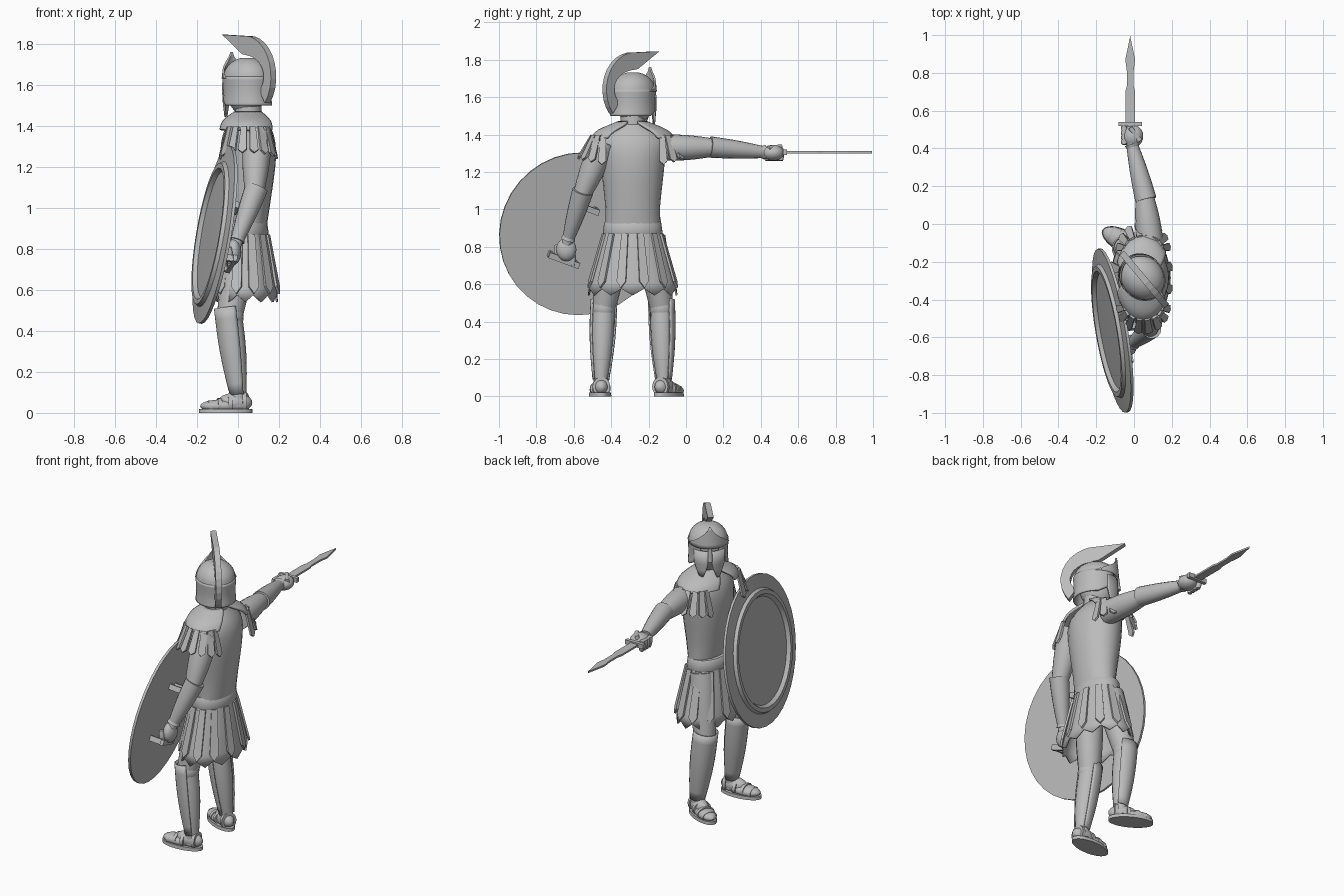
import bpy, bmesh
from math import sin, cos, radians, pi, sqrt
from mathutils import Matrix, Vector

cube = bpy.data.objects.get("Cube")
if cube:
    bpy.data.objects.remove(cube, do_unlink=True)

SHADE = (0.5, 0.5, 0.5, 1)
grey = bpy.data.materials.new("stone_grey")
grey.use_nodes = True
grey.diffuse_color = SHADE
grey.node_tree.nodes["Principled BSDF"].inputs["Base Color"].default_value = SHADE


def finish(name, bm, matrix=None, thick=0, rounded=True):
    """Turn a bmesh into a grey object, optionally thickened and smoothed."""
    if matrix:
        bm.transform(matrix)
    bmesh.ops.recalc_face_normals(bm, faces=bm.faces)
    mesh = bpy.data.meshes.new(name)
    bm.to_mesh(mesh)
    bm.free()
    mesh.materials.append(grey)
    part = bpy.data.objects.new(name, mesh)
    bpy.context.collection.objects.link(part)
    if thick:
        solid = part.modifiers.new("thickness", "SOLIDIFY")
        solid.thickness = thick
        solid.offset = 0
    if rounded:
        bpy.ops.object.select_all(action="DESELECT")
        part.select_set(True)
        bpy.context.view_layer.objects.active = part
        bpy.ops.object.shade_smooth_by_angle(angle=radians(40))


def skin(name, rings, closed, matrix=None, thick=0):
    """Join rings of points with quads; solid closed rings also get end caps."""
    bm = bmesh.new()
    rows = [[bm.verts.new(p) for p in ring] for ring in rings]
    for low, high in zip(rows, rows[1:]):
        for i in range(len(low) if closed else len(low) - 1):
            j = (i + 1) % len(low)
            bm.faces.new((low[i], low[j], high[j], high[i]))
    if closed and not thick:
        bm.faces.new(rows[0])
        bm.faces.new(rows[-1])
    finish(name, bm, matrix, thick)


def angles(spread, toward, sides):
    return [radians(toward - spread + 2 * spread * i / sides) for i in range(sides + (spread < 180))]


def smooth(keys, steps=4):
    """Pass a smooth curve through the keys."""
    keys = [Vector(k) for k in keys]
    padded = [keys[0]] + keys + [keys[-1]]
    path = []
    for a, b, c, d in zip(padded, padded[1:], padded[2:], padded[3:]):
        for s in range(steps):
            t = s / steps
            path.append(b + (c - a) * t / 2 + (a - b * 2.5 + c * 2 - d / 2) * t ** 2 + ((b - c) * 3 + d - a) * t ** 3 / 2)
    return path + [keys[-1]]


def shell(name, keys, matrix=None, toward=0, thick=0, zigzag=0, sides=24):
    """Stack of level ellipses (z, half depth, half width[, half angle])."""
    rings = []
    for z, depth, width, *opening in keys:
        rings.append([Vector((depth * cos(t), width * sin(t), z))
                      for t in angles(opening[0] if opening else 180, toward, sides)])
    for point in rings[-1][::2]:
        point.z -= zigzag
    skin(name, rings, len(keys[0]) == 3, matrix, thick)


def limb(name, start, end, r_start, r_end, bulge=0, flat=1, facing=(-1, 0, 0), spread=180, matrix=None, thick=0):
    """Tapered, swelling tube; a smaller spread leaves an open gutter."""
    start, end, facing = Vector(start), Vector(end), Vector(facing)
    along = (end - start).normalized()
    u = (facing - along * facing.dot(along)).normalized()
    v = along.cross(u) * flat
    rings = []
    for i in range(9):
        t = i / 8
        r = r_start + (r_end - r_start) * t + bulge * sin(pi * t)
        rings.append([start.lerp(end, t) + (u * cos(k) + v * sin(k)) * r for k in angles(spread, 0, 16)])
    skin(name, rings, spread == 180, matrix, thick)


def ball(name, centre, size, matrix=None):
    bm = bmesh.new()
    bmesh.ops.create_uvsphere(bm, u_segments=20, v_segments=12, radius=1,
                              matrix=Matrix.Translation(centre) @ Matrix.Diagonal((*size, 1)))
    finish(name, bm, matrix)


def box(name, size, matrix):
    bm = bmesh.new()
    bmesh.ops.create_cube(bm, size=1, matrix=Matrix.Diagonal((*size, 1)))
    finish(name, bm, matrix, rounded=False)


def plate(name, outline, thick, matrix):
    bm = bmesh.new()
    bm.faces.new([bm.verts.new((x, y, 0)) for x, y in outline])
    finish(name, bm, matrix, thick, rounded=False)


def strip(name, top, bottom, width, out):
    """Pointed leather strip hanging from top to bottom."""
    along = bottom - top
    length = along.length
    along.normalize()
    side = along.cross(out).normalized()
    frame = Matrix((side, along, side.cross(along))).transposed().to_4x4()
    w, tip = width / 2, length * .88
    plate(name, [(-w * .7, 0), (w * .7, 0), (w, tip), (0, length), (-w, tip)], .012, Matrix.Translation(top) @ frame)


def place(x, y, z, turn=0):
    return Matrix.Translation((x, y, z)) @ Matrix.Rotation(radians(turn), 4, "Z")


# Cuirass, neck, belt and open jagged skirt
BODY = Vector((.05, -.285, 0))
trunk, hips = place(*BODY), place(.035, BODY.y, 0)
shell("cuirass", smooth([(.88, .085, .145), (1.02, .107, .147), (1.24, .135, .17), (1.37, .12, .175), (1.46, .06, .07)]), trunk)
limb("neck", BODY + Vector((0, 0, 1.4)), BODY + Vector((0, 0, 1.6)), .068, .06)
shell("belt", [(.865, .11, .156), (.875, .115, .16), (.925, .108, .153), (.935, .1, .147)], hips)
shell("skirt", smooth([(.9, .1, .145), (.75, .13, .185), (.575, .155, .235)]), hips, thick=.01, zigzag=.035)
for i in range(12):
    t = 2 * pi * (i + .5) / 12
    out = Vector((cos(t), sin(t), .2))
    strip("skirt_strip", hips @ Vector((.115 * out.x, .16 * out.y, .87)),
          hips @ Vector((.17 * out.x, .245 * out.y, .58)), .05, out)

# Shoulder plates with fans of hanging strips
for side, sign in (("right", 1), ("left", -1)):
    shell(side + "_shoulder_plate", smooth([(1.38, .145, .22, 60), (1.42, .125, .18, 66), (1.465, .065, .075, 78)]),
          trunk, toward=sign * 98, thick=.014)
    for i in range(8):
        t = radians(-84 + 24 * i)
        out = Vector((sin(t), sign * cos(t), .4))
        root = BODY + Vector((0, sign * .15, 0))
        strip(side + "_shoulder_strip", root + Vector((.1 * out.x, .07 * out.y, 1.395)),
              root + Vector((.14 * out.x, .145 * out.y, 1.235 + .035 * cos(t))), .042, out)

# Legs, greaves and sandals
for side, turn, hip, knee, ankle in (("left", 94, -.37, -.44, -.455), ("right", 62, -.19, -.13, -.12)):
    hip, knee, ankle = Vector((.02, hip, .85)), Vector((-.04, knee, .47)), Vector((.005, ankle, .09))
    front = (-sin(radians(turn)), cos(radians(turn)), 0)
    limb(side + "_thigh", hip, knee, .08, .062, bulge=.006)
    limb(side + "_calf", knee, ankle, .061, .036, bulge=.01)
    limb(side + "_greave", knee.lerp(ankle, -.12), ankle, .068, .041, bulge=.01, facing=front, spread=115, thick=.008)
    ball(side + "_knee_guard", knee, (.068, .065, .07))
    sandal = place(0, ankle.y, 0, turn)
    limb(side + "_ankle", (0, 0, .14), (0, 0, .03), .037, .042, matrix=sandal)
    shell(side + "_sole", [(0, .06, .13), (.02, .058, .13)], sandal @ place(0, .06, 0))
    ball(side + "_toes", (0, .085, .033), (.052, .1, .032), sandal)
    ball(side + "_instep", (0, .015, .05), (.044, .085, .048), sandal)
    for y in (-.03, .04, .09, .135):
        wide = .056 * sqrt(1 - ((y - .05) / .15) ** 2)
        tall = .048 - .13 * y
        limb(side + "_strap", (0, y - .01, tall), (0, y + .01, tall), wide, wide, flat=tall / wide, matrix=sandal)

# Arms: one bent down behind the shield, one stretched out
for side, shoulder, elbow, wrist in (("left", (.095, -.44, 1.36), (.08, -.56, 1.07), (-.005, -.63, .84)),
                                     ("right", (.09, -.13, 1.33), (.055, .16, 1.33), (-.01, .42, 1.305))):
    elbow, wrist = Vector(elbow), Vector(wrist)
    limb(side + "_upper_arm", shoulder, elbow, .07, .046, bulge=.008)
    limb(side + "_bracer", elbow.lerp(wrist, -.12), wrist, .057, .031, bulge=.004)
    limb(side + "_bracer_cuff", wrist.lerp(elbow, .06), wrist, .033, .039)
    limb(side + "_wrist", wrist, wrist.lerp(elbow, -.15), .029, .03)
ball("left_hand", (-.02, -.64, .785), (.036, .054, .062))
ball("right_hand", (-.006, .465, 1.302), (.055, .06, .042))
for i in range(4):
    y, z = -.69 + .028 * i, .78 - .01 * i
    limb("left_finger", (-.045, y, z + .03), (-.04, y, z - .05), .012, .01, bulge=.006)
    y = .435 + .024 * i
    limb("right_finger", (-.054, y, 1.325), (-.048, y, 1.26), .014, .012, bulge=.005, facing=(0, 1, 0))
limb("right_thumb", (.03, .44, 1.325), (-.02, .51, 1.335), .016, .012)

# Sword with a waisted blade
limb("sword_grip", (-.02, .4, 1.305), (-.02, .53, 1.305), .014, .014)
hilt = place(-.02, .53, 1.305)
box("sword_guard", (.125, .022, .028), hilt)
edge = [(.026, 0), (.026, .17), (.018, .2), (.018, .28), (.026, .34)]
plate("sword_blade", edge + [(0, .465)] + [(-x, y) for x, y in reversed(edge)], .011, hilt)

# Round shield: rim, raised ring and shallow dish
tilt = Vector((-1, -.17, .17)).to_track_quat("Z", "Y").to_matrix().to_4x4()
shield = place(-.105, -.563, .868) @ tilt
profile = [(.44, 0), (.44, .015), (.36, .024), (.35, .042), (.325, .042), (.31, .022), (.01, .026)]
shell("shield", [(z, r, r) for r, z in profile], shield, sides=36)
for name, x, y, length in (("hand_grip", .1, -.13, .175), ("arm_bracket", -.035, .145, .1)):
    bracket = shield @ place(x, y, 0, 20)
    box(name, (length, .032, .02), bracket @ place(0, 0, -.08))
    for end in (-.4, .4):
        box(name + "_post", (.018, .032, .08), bracket @ place(end * length, 0, -.04))

# Helmet, built facing local +x and turned toward the sword
head = place(.045, -.283, 0, 130)
ball("face", (.01, 0, 1.58), (.105, .092, .13), head)
quarter = [pi / 2 * i / 7 for i in range(7)]
shell("helmet_dome", [(1.635 + .1 * sin(t), .126 * cos(t), .112 * cos(t)) for t in quarter], head)
shell("helmet_side", smooth([(1.64, .125, .111, 150), (1.56, .12, .107, 148), (1.5, .125, .11, 105)]),
      head, toward=180, thick=.01)
rise = [i / 6 for i in range(7)]
shell("helmet_brow", [(1.63 + .13 * t, .129 - .012 * t, .113 - .012 * t, 80 * (1 - t) ** 1.5 + 2) for t in rise],
      head, thick=.01)
for sign in (1, -1):
    shell("cheek_guard", [(1.612, .127, .112, 22), (1.53, .127, .108, 22), (1.49, .124, .102, 16), (1.445, .12, .1, 5)],
          head, toward=sign * 28, thick=.01, sides=8)
limb("nose_guard", (.122, 0, 1.64), (.13, 0, 1.55), .011, .014, matrix=head)

# Crest: thin fan standing upright above the helmet
sweep = [radians(100 + 12 * i) for i in range(11)]
outer = [(.2 * cos(t), 1.64 + .2 * sin(t)) for t in sweep]
inner = [(.145 * cos(t), 1.64 + .105 * sin(t)) for t in reversed(sweep)]
plate("crest", [(.17, 1.845)] + outer + inner + [(.02, 1.75)], .034, head @ Matrix.Rotation(pi / 2, 4, "X"))
